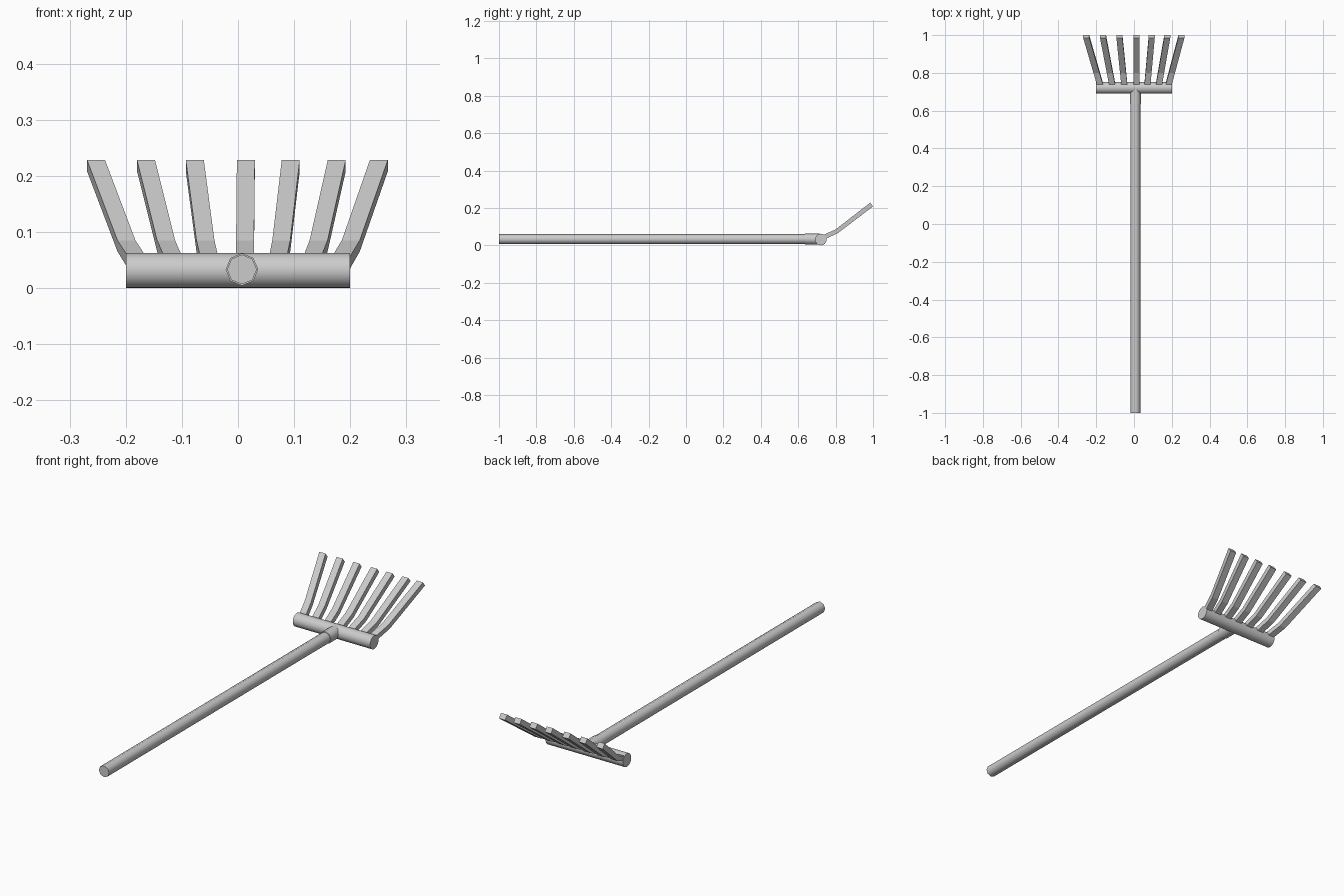
import bpy, bmesh, math
from mathutils import Vector

if "Cube" in bpy.data.objects:
    bpy.data.objects.remove(bpy.data.objects["Cube"])


def rod(name, start, end, radius, sides, spin=0.0):
    """Capped cylinder between two points, smooth around its side."""
    a, b = Vector(start), Vector(end)
    bpy.ops.mesh.primitive_cylinder_add(vertices=sides, radius=radius, depth=(b - a).length)
    ob = bpy.context.object
    ob.name = name
    ob.location = (a + b) / 2
    ob.rotation_mode = 'QUATERNION'
    ob.rotation_quaternion = (b - a).to_track_quat('Z', 'Y')
    bpy.ops.object.shade_smooth_by_angle(angle=math.radians(50))
    return ob


# Side profile of a tine in (y, z): upper and lower point at each station
STATIONS = [((0.722, 0.050), (0.732, 0.028)),
            ((0.800, 0.085), (0.812, 0.065)),
            ((0.985, 0.228), (1.000, 0.208))]
HALF = 0.016


def tine(name, base_x, tip_x):
    """Flat bent bar that leans sideways from base_x to tip_x."""
    bm = bmesh.new()
    y0, y1 = STATIONS[0][0][0], STATIONS[-1][0][0]
    rings = []
    for up, low in STATIONS:
        x = base_x + (tip_x - base_x) * (up[0] - y0) / (y1 - y0)
        rings.append([bm.verts.new(c) for c in (
            (x - HALF, *up), (x + HALF, *up), (x + HALF, *low), (x - HALF, *low))])
    for r, s in zip(rings, rings[1:]):
        for i in range(4):
            j = (i + 1) % 4
            bm.faces.new((r[i], r[j], s[j], s[i]))
    bm.faces.new(rings[0])
    bm.faces.new(rings[-1])
    bmesh.ops.recalc_face_normals(bm, faces=bm.faces)
    mesh = bpy.data.meshes.new(name)
    bm.to_mesh(mesh)
    bm.free()
    ob = bpy.data.objects.new(name, mesh)
    bpy.context.collection.objects.link(ob)
    return ob


# Handle, its socket and the head bar
rod("handle", (0.007, -1.0, 0.033), (0.007, 0.70, 0.033), 0.0265, 8)
rod("socket", (0.007, 0.635, 0.033), (0.007, 0.715, 0.033), 0.029, 8)
rod("head_bar", (-0.2, 0.721, 0.031), (0.2, 0.721, 0.031), 0.031, 24)

# Seven fanned tines
bases = [-0.176, -0.113, -0.050, 0.012, 0.070, 0.130, 0.180]
tips = [-0.253, -0.164, -0.077, 0.014, 0.094, 0.176, 0.251]
for n, (b, t) in enumerate(zip(bases, tips), 1):
    tine(f"tine_{n}", b, t)
